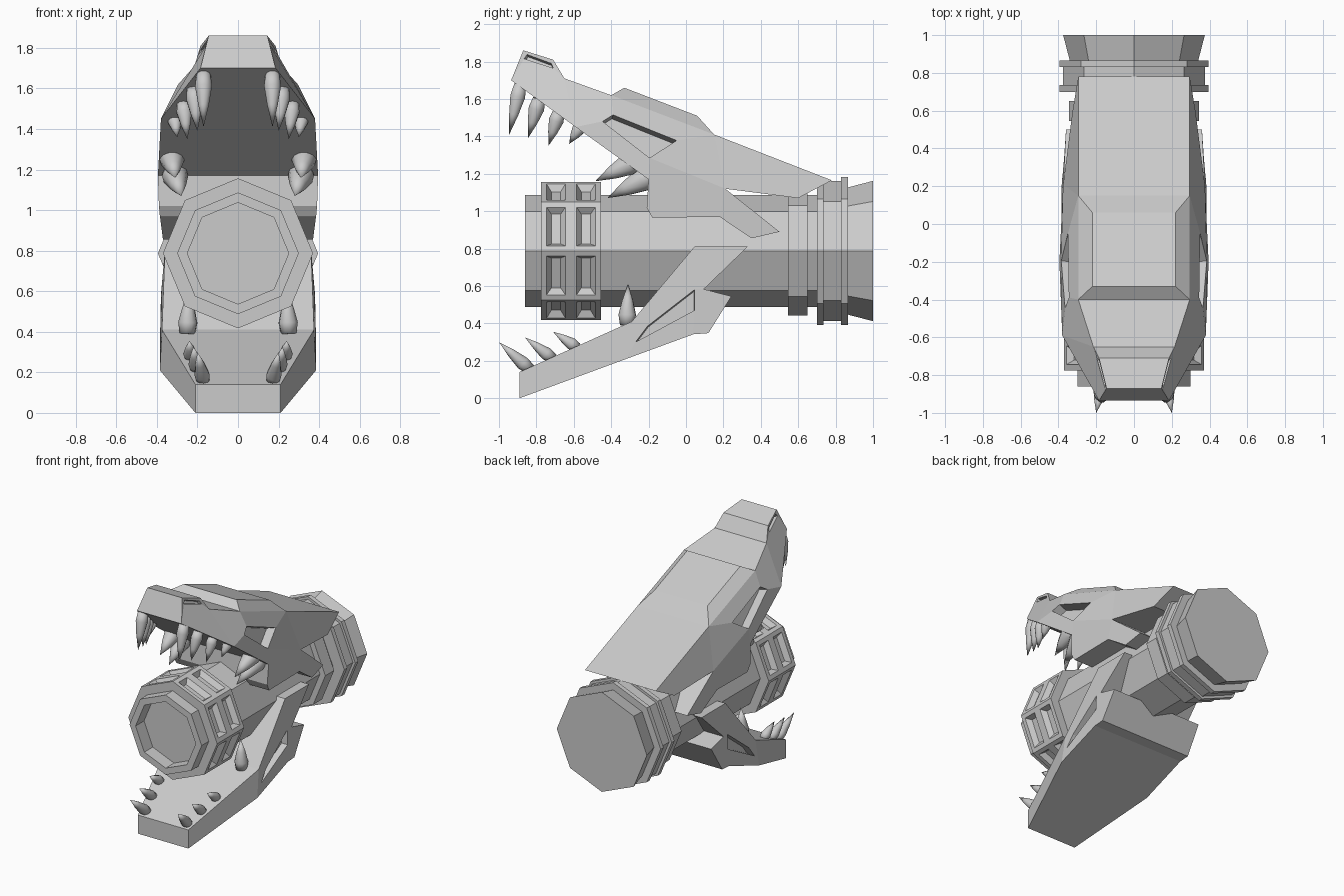
import bpy, bmesh, math
from mathutils import Vector

if "Cube" in bpy.data.objects:
    bpy.data.objects.remove(bpy.data.objects["Cube"])


def finish(bm, name, smooth=False):
    bmesh.ops.recalc_face_normals(bm, faces=bm.faces[:])
    me = bpy.data.meshes.new(name)
    bm.to_mesh(me)
    bm.free()
    ob = bpy.data.objects.new(name, me)
    bpy.context.collection.objects.link(ob)
    if smooth:
        me.shade_smooth()
    return ob


def lathe(bm, profile, sides, origin, direction):
    """Revolve (distance, radius) points round an axis."""
    rot = Vector(direction).to_track_quat('Z', 'Y')
    rings = []
    for t, r in profile:
        rings.append([bm.verts.new(Vector(origin) + rot @ Vector((
            r * math.cos(2 * math.pi * i / sides),
            r * math.sin(2 * math.pi * i / sides), t))) for i in range(sides)])
    for a, b in zip(rings, rings[1:]):
        for i in range(sides):
            j = (i + 1) % sides
            bm.faces.new((a[i], a[j], b[j], b[i]))
    bmesh.ops.remove_doubles(bm, verts=bm.verts[:], dist=1e-5)
    bmesh.ops.recalc_face_normals(bm, faces=bm.faces[:])


def jaw(name, pts, panels, recesses, depth):
    """Side panels from (y, z, half width) points, mirrored and bridged across."""
    bm = bmesh.new()
    right = {k: bm.verts.new((x, y, z)) for k, (y, z, x) in pts.items()}
    left = {k: bm.verts.new((-x, y, z)) for k, (y, z, x) in pts.items()}
    count, sunk = {}, []
    for p in panels + recesses:
        for side in (right, left):
            f = bm.faces.new([side[k] for k in p])
            if p in recesses:
                sunk.append(f)
        for a, b in zip(p, p[1:] + p[0]):
            e = tuple(sorted((a, b)))
            count[e] = count.get(e, 0) + 1
    for (a, b), n in count.items():
        if n == 1:
            bm.faces.new((right[a], right[b], left[b], left[a]))
    bmesh.ops.recalc_face_normals(bm, faces=bm.faces[:])
    for f, d in zip(sunk, [d for d in depth for _ in range(2)]):
        bmesh.ops.inset_individual(bm, faces=[f], thickness=0.003, depth=-d,
                                   use_even_offset=True)
    return finish(bm, name)


AXIS = (0, 0, 0.787)

# Octagonal barrel with hollow muzzle and rear collars
bm = bmesh.new()
lathe(bm, [(-.76, 0), (-.76, .25), (-.86, .25), (-.86, .30), (.545, .30),
           (.545, .345), (.65, .345), (.65, .30), (.70, .30), (.70, .395),
           (.735, .395), (.735, .375), (.83, .375), (.83, .395), (.865, .395),
           (.865, .34), (1.0, .375), (1.0, 0)], 8, AXIS, (0, 1, 0))
finish(bm, "barrel")

# Muzzle ring with two sunken slots on every face
bm = bmesh.new()
lathe(bm, [(-.775, .28), (-.775, .37), (-.615, .37), (-.455, .37), (-.455, .28)],
      8, AXIS, (0, 1, 0))
slots = [f for f in bm.faces
         if all(math.hypot(v.co.x, v.co.z - AXIS[2]) > .36 for v in f.verts)]
bmesh.ops.inset_individual(bm, faces=slots, thickness=.03, use_even_offset=True)
bmesh.ops.inset_individual(bm, faces=slots, thickness=.025, depth=-.035,
                           use_even_offset=True)
finish(bm, "muzzle_ring")

# Upper jaw: snout, crest, rear hood and cheek fork
upper = {
    'A': (-.935, 1.70, .185), 'B': (-.87, 1.86, .145), 'C': (-.71, 1.81, .185),
    'D': (-.65, 1.71, .215), 'E': (-.40, 1.62, .295), 'F': (.15, 1.41, .295),
    'G': (.78, 1.165, .295), 'H': (.60, 1.07, .325), 'I': (.21, 1.12, .375),
    'J': (.50, .89, .36), 'K': (.35, .855, .37), 'L': (.18, .97, .385),
    'M': (-.18, .965, .385), 'N': (-.21, 1.02, .39), 'O': (-.20, 1.17, .395),
    'P': (-.59, 1.45, .38), 'Q': (-.33, 1.66, .22), 'R': (.06, 1.51, .22),
    'a': (-.446, 1.48, .365), 'b': (-.39, 1.515, .345),
    'c': (-.05, 1.378, .35), 'd': (-.195, 1.285, .385),
    'e': (-.865, 1.815, .155), 'f': (-.85, 1.838, .152),
    'g': (-.72, 1.79, .185), 'h': (-.71, 1.765, .197)}
jaw("upper_jaw", upper,
    ['BCgf', 'ABfe', 'CDhg', 'AehDP', 'DEbaP', 'EFcb', 'PadO', 'cFId',
     'dILMNO', 'FGHI', 'IJKL', 'EQRF'], ['abcd', 'efgh'], [.07, .03])

# Lower jaw with hinge prongs
lower = {
    'A': (-.89, 0, .21), 'B': (-.89, .14, .21), 'C': (-.29, .41, .375),
    'D': (.045, .81, .36), 'E': (.33, .81, .36), 'F': (.095, .583, .38),
    'G': (.243, .545, .38), 'H': (.12, .348, .385), 'I': (.04, .342, .385),
    'J': (-.32, .21, .385), 'a': (-.27, .30, .382), 'b': (-.206, .385, .378),
    'c': (.045, .58, .378), 'd': (.045, .47, .382)}
jaw("lower_jaw", lower,
    ['ABCJ', 'JCba', 'CDEFcb', 'cFGHId', 'IJad'], ['abcd'], [.05])

# Teeth: base, tip, radius; mirrored left and right
teeth = {
    "upper_teeth": [((.17, -.885, 1.68), (.17, -.945, 1.41), .042),
                    ((.22, -.785, 1.60), (.20, -.845, 1.39), .042),
                    ((.27, -.68, 1.53), (.25, -.735, 1.35), .04),
                    ((.315, -.56, 1.46), (.30, -.625, 1.36), .035),
                    ((.33, -.25, 1.28), (.31, -.485, 1.16), .062),
                    ((.32, -.17, 1.20), (.28, -.42, 1.07), .065)],
    "lower_teeth": [((.17, -.83, .15), (.20, -1.0, .30), .038),
                    ((.205, -.71, .21), (.22, -.86, .325), .036),
                    ((.235, -.58, .27), (.24, -.71, .355), .034),
                    ((.25, -.315, .39), (.24, -.31, .61), .048)]}
for name, rows in teeth.items():
    bm = bmesh.new()
    for base, tip, r in rows:
        for s in (1, -1):
            p, q = (Vector((s * v[0], v[1], v[2])) for v in (base, tip))
            n = (q - p).length
            lathe(bm, [(0, 0), (0, r * .8), (n * .25, r), (n * .6, r * .62), (n, 0)],
                  10, p, q - p)
    finish(bm, name, smooth=True)
